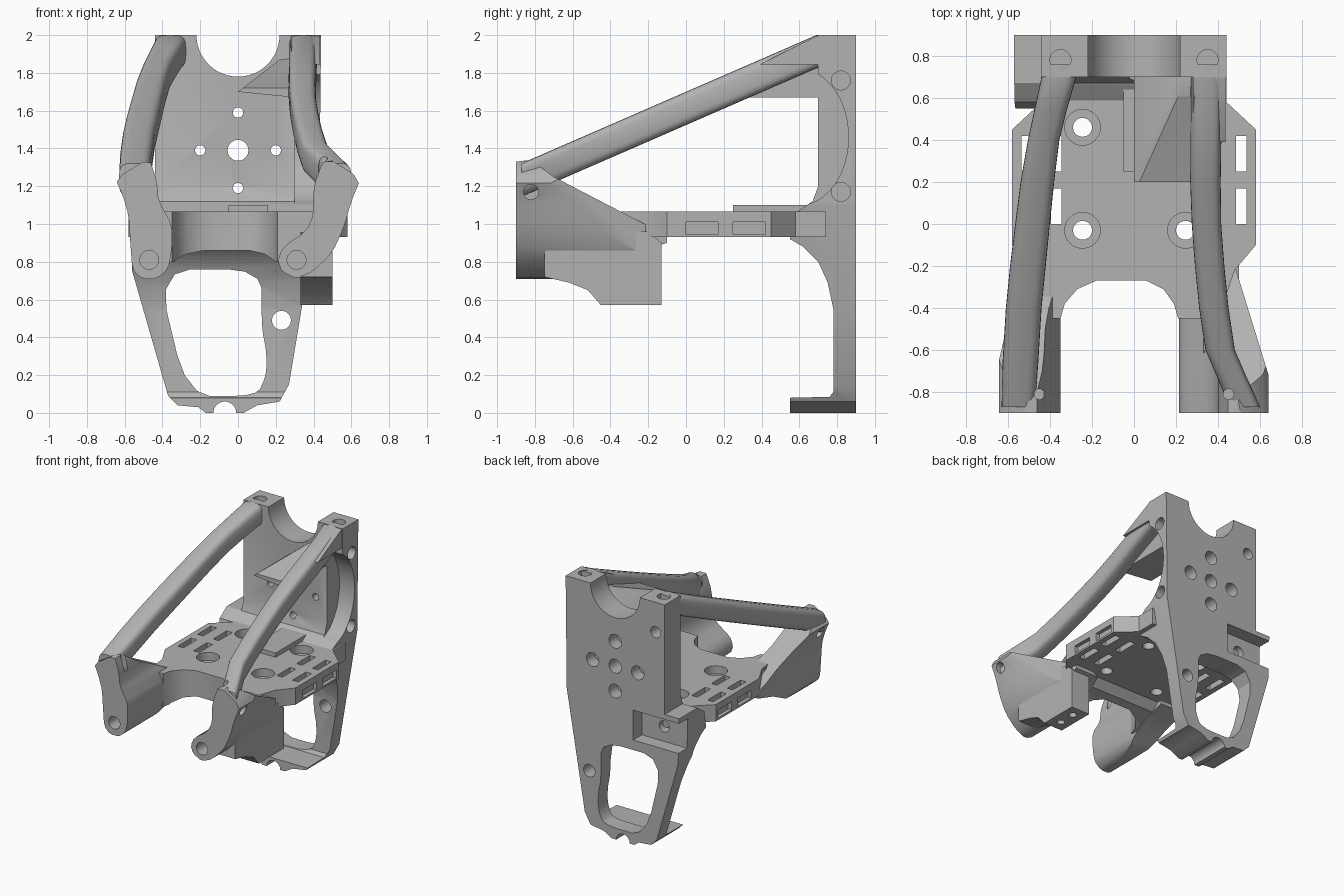
import bpy, bmesh, math

cube = bpy.data.objects.get("Cube")
if cube:
    bpy.data.objects.remove(cube, do_unlink=True)

grey = bpy.data.materials.new("plain_grey")
grey.use_nodes = True
grey.diffuse_color = (0.45, 0.45, 0.45, 1)
grey.node_tree.nodes["Principled BSDF"].inputs["Base Color"].default_value = (0.45, 0.45, 0.45, 1)

PLACE = {"front": lambda p, d: (p[0], d, p[1]),
         "side": lambda p, d: (d, p[0], p[1]),
         "top": lambda p, d: (p[0], p[1], d)}
AXIS = {"x": "side", "y": "front", "z": "top"}


def make(name, rings):
    """Closed solid from matching rings of points."""
    bm = bmesh.new()
    loops = [[bm.verts.new(p) for p in ring] for ring in rings]
    n = len(loops[0])
    for a, b in zip(loops, loops[1:]):
        for i in range(n):
            j = (i + 1) % n
            bm.faces.new((a[i], a[j], b[j], b[i]))
    bm.faces.new(loops[0])
    bm.faces.new(loops[-1])
    bmesh.ops.recalc_face_normals(bm, faces=bm.faces)
    mesh = bpy.data.meshes.new(name)
    bm.to_mesh(mesh)
    bm.free()
    mesh.materials.append(grey)
    ob = bpy.data.objects.new(name, mesh)
    bpy.context.collection.objects.link(ob)
    return ob


def prism(name, view, pts, a=-1.5, b=2.5):
    return make(name, [[PLACE[view](p, d) for p in pts] for d in (a, b)])


def combine(ob, other, operation):
    mod = ob.modifiers.new("cut", "BOOLEAN")
    mod.operation = operation
    mod.solver = "EXACT"
    mod.object = other
    bpy.context.view_layer.objects.active = ob
    bpy.ops.object.modifier_apply(modifier=mod.name)
    bpy.data.objects.remove(other, do_unlink=True)


def solid(name, **profiles):
    """Intersection of the outlines given for front, side and top."""
    ob = None
    for view, pts in profiles.items():
        part = prism(name, view, pts)
        if ob:
            combine(ob, part, "INTERSECT")
        else:
            ob = part
    return ob


def cut(ob, view, pts, a, b):
    combine(ob, prism("cutter", view, pts, a, b), "DIFFERENCE")


def circle(u, v, r, rv=None, n=32):
    return [(u + r * math.cos(2 * math.pi * i / n), v + (rv or r) * math.sin(2 * math.pi * i / n))
            for i in range(n)]


def hole(ob, axis, u, v, r, a, b):
    cut(ob, AXIS[axis], circle(u, v, r), a, b)


def rect(u0, u1, v0, v1):
    return [(u0, v0), (u1, v0), (u1, v1), (u0, v1)]


def soft(pts, times=2):
    """Round the corners of an outline."""
    for _ in range(times):
        pts = [(p[0] * (1 - t) + q[0] * t, p[1] * (1 - t) + q[1] * t)
               for p, q in zip(pts, pts[1:] + pts[:1]) for t in (0.2, 0.8)]
    return pts


def finish(ob):
    bpy.ops.object.select_all(action="DESELECT")
    ob.select_set(True)
    bpy.context.view_layer.objects.active = ob
    bpy.ops.object.shade_smooth_by_angle(angle=math.radians(32))


# Back plate with foot and gussets
plate = solid(
    "back_plate",
    front=[(0.44, 2), (0.43, 1.1), (0.34, 0.57), (0.27, 0.15), (0.22, 0.06), (0.1, 0.04), (0.03, 0.0),
           (-0.17, 0.0), (-0.21, 0.03), (-0.32, 0.04), (-0.37, 0.09), (-0.56, 0.75), (-0.57, 1.12),
           (-0.44, 1.12), (-0.44, 2)],
    side=[(0.9, -0.1), (0.9, 2.1), (0.7, 2.1), (0.7, 1.2), (0.67, 1.12), (0.58, 1.06), (0.55, 0.92),
          (0.62, 0.88), (0.7, 0.8), (0.75, 0.69), (0.78, 0.55), (0.78, 0.11), (0.76, 0.085),
          (0.55, 0.08), (0.55, -0.1)])
cut(plate, "front", circle(0, 2, 0.22, n=48), 0.4, 1)
cut(plate, "front", soft([(-0.43, 0.76), (-0.27, 0.09), (0.1, 0.09), (0.15, 0.2), (0.15, 0.33),
                          (0.125, 0.45), (0.125, 0.76)]), 0.4, 1)
cut(plate, "front", circle(-0.07, 0, 0.06), 0.4, 1)
cut(plate, "front", rect(-0.7, -0.16, 0.84, 1.08), 0.79, 1)
cut(plate, "side", circle(0.6, 1.46, 0.26, 0.36, n=48), 0.3, 0.6)
hole(plate, "y", 0, 1.39, 0.055, 0.4, 1)
for x, z in ((0.2, 1.39), (-0.2, 1.39), (0, 1.59), (0, 1.19)):
    hole(plate, "y", x, z, 0.027, 0.4, 1)
    hole(plate, "y", x, z, 0.055, 0.8, 1)
hole(plate, "y", 0.23, 0.49, 0.05, 0.4, 1)
hole(plate, "y", -0.36, 1.76, 0.045, 0.78, 1)
hole(plate, "y", -0.36, 0.96, 0.045, 0.5, 1)
for z in (1.76, 1.17):
    hole(plate, "x", 0.82, z, 0.05, 0.34, 0.6)
for x in (-0.35, 0.35):
    hole(plate, "z", x, 0.78, 0.05, 1.86, 2.1)

# Shelf with arched front lip
arch = [(-0.35, -0.45), (-0.33, -0.38), (-0.27, -0.31), (-0.18, -0.27), (0.06, -0.27), (0.14, -0.31),
        (0.19, -0.38), (0.21, -0.45)]
shelf = prism("shelf", "top", [(-0.44, 0.74), (-0.44, 0.58), (-0.58, 0.45), (-0.58, -0.1), (-0.5, -0.25),
                               (-0.48, -0.45)] + arch +
              [(0.4, -0.45), (0.48, -0.22), (0.58, -0.1), (0.58, 0.45), (0.44, 0.58), (0.44, 0.74)],
              0.93, 1.065)
for side in (-1, 1):
    for y in (0.0, 0.25):
        for x in (0.37, 0.51):
            cut(shelf, "top", rect(side * x - 0.025, side * x + 0.025, y, y + 0.17), 0.8, 1.2)
        cut(shelf, "front", rect(side * 0.57 - 0.02, side * 0.57 + 0.02, 0.945, 1.01), y, y + 0.17)
    for y in (-0.03, 0.46):
        hole(shelf, "z", side * 0.245, y, 0.045, 0.8, 1.2)
        hole(shelf, "z", side * 0.245, y, 0.085, 1.0, 1.2)
lip = solid("shelf_lip", top=[(-0.5, -0.1), (-0.5, -0.45)] + arch + [(0.4, -0.45), (0.4, -0.1)],
            side=[(-0.6, 0.8), (-0.6, 1.05), (-0.14, 1.05), (-0.14, 0.93), (-0.2, 0.87), (-0.27, 0.86),
                  (-0.4, 0.8)])
pad = prism("shelf_pad", "top", rect(-0.05, 0.16, 0.25, 0.72), 1.05, 1.1)

# Front legs
leg_side = [(-0.9, 0.6), (-0.9, 1.33), (-0.82, 1.34), (-0.7, 1.25), (-0.2, 0.99), (-0.1, 0.96),
            (-0.1, 0.9), (-0.3, 0.84), (-0.5, 0.74), (-0.72, 0.705), (-0.8, 0.6)]
right_leg = solid(
    "right_leg",
    front=soft([(-0.65, 1.24), (-0.47, 1.35), (-0.43, 1.23), (-0.42, 1.12), (-0.35, 1.0), (-0.35, 0.86),
                (-0.37, 0.76), (-0.43, 0.71), (-0.51, 0.71), (-0.56, 0.76), (-0.57, 0.9), (-0.58, 1.05),
                (-0.61, 1.15)], 1),
    side=leg_side,
    top=[(-0.7, -1), (-0.66, -0.75), (-0.57, 0), (-0.3, 0), (-0.3, -1)])
left_leg = solid(
    "left_leg",
    front=soft([(0.46, 1.36), (0.65, 1.24), (0.6, 1.12), (0.56, 0.98), (0.5, 0.85), (0.4, 0.75),
                (0.31, 0.71), (0.23, 0.75), (0.21, 0.81), (0.24, 0.88), (0.36, 0.96), (0.4, 1.05),
                (0.4, 1.2)], 1),
    side=leg_side,
    top=[(0.1, -1), (0.7, -1), (0.65, -0.75), (0.48, -0.2), (0.48, 0), (0.1, 0)])
for leg, x, end in ((right_leg, -0.47, -0.45), (left_leg, 0.31, 0.45)):
    hole(leg, "y", x, 0.81, 0.05, -1, -0.75)
hole(left_leg, "x", -0.82, 1.17, 0.04, 0.5, 0.8)
hole(right_leg, "x", -0.82, 1.17, 0.04, -0.8, -0.5)

# Hanging block behind the left leg
block = solid("hanging_block", front=rect(0.33, 0.5, 0.5, 1),
              side=[(-0.75, 0.72), (-0.62, 0.69), (-0.52, 0.65), (-0.45, 0.57), (-0.13, 0.57),
                    (-0.13, 0.9), (-0.2, 0.96), (-0.6, 0.95), (-0.75, 0.85)])
for y in (-0.36, -0.22):
    hole(block, "z", 0.415, y, 0.03, 0.4, 0.7)


# Sloping arms: stations of (y, centre x, width)
def arm(name, stations, n=24):
    rings = []
    for y, x, width in stations:
        top = min(2.0, 2 - (0.69 - y) * 0.435)
        half = 0.088
        ring = []
        for i in range(n):
            c, s = (f(2 * math.pi * i / n) for f in (math.cos, math.sin))
            ring.append((x + width / 2 * math.copysign(abs(c) ** 0.55, c), y,
                         top - half + half * math.copysign(abs(s) ** 0.55, s)))
        rings.append(ring)
    return make(name, rings)


right_arm = arm("right_arm", [(0.76, -0.35, 0.17), (0.69, -0.36, 0.165), (0.55, -0.395, 0.155),
                              (0.4, -0.43, 0.15), (0.2, -0.46, 0.16), (0, -0.483, 0.165),
                              (-0.2, -0.505, 0.17), (-0.4, -0.525, 0.17), (-0.65, -0.54, 0.17),
                              (-0.87, -0.55, 0.16)])
left_arm = arm("left_arm", [(0.76, 0.345, 0.15), (0.69, 0.345, 0.15), (0.2, 0.34, 0.145),
                            (0, 0.345, 0.14), (-0.2, 0.36, 0.14), (-0.4, 0.38, 0.14),
                            (-0.6, 0.41, 0.14), (-0.75, 0.475, 0.14), (-0.87, 0.525, 0.15)])
for limb, leg, x in ((right_arm, right_leg, -0.45), (left_arm, left_leg, 0.45)):
    for part in (limb, leg):
        hole(part, "z", x, -0.81, 0.025, 1.2, 1.5)

# Braces where the left arm meets the plate
brace = prism("arm_brace", "side", [(0.39, 1.845), (0.69, 1.995), (0.71, 1.995), (0.71, 1.845)], 0.28, 0.435)
wedge = solid("inner_wedge",
              front=[(0, 1.70), (0.3, 1.67), (0.3, 1.88), (0.22, 1.87)],
              side=[(0.2, 1.6), (0.72, 1.6), (0.72, 1.92), (0.6, 1.86), (0.2, 1.72)])

for part in (plate, shelf, lip, pad, right_leg, left_leg, block, right_arm, left_arm, brace, wedge):
    finish(part)
